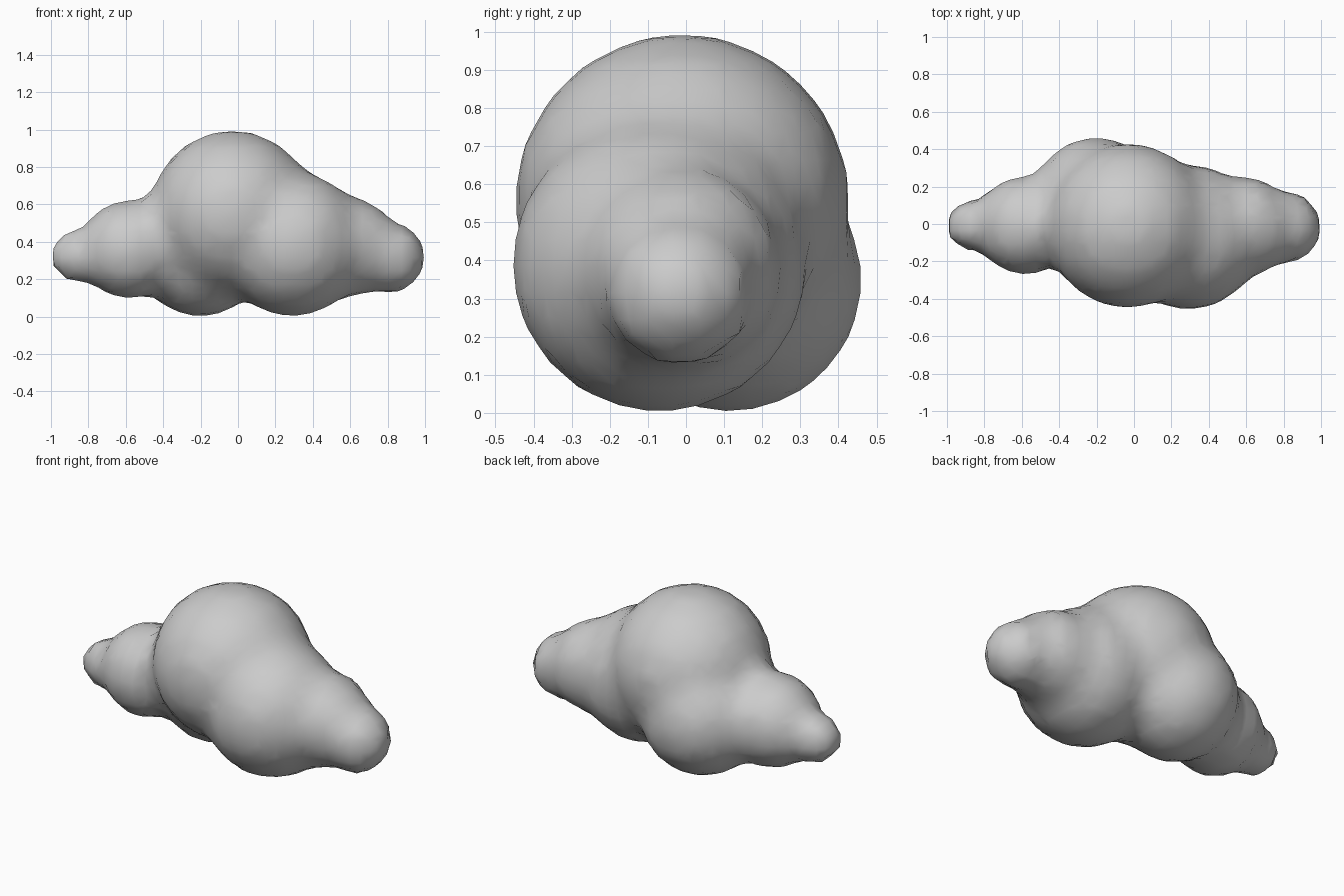
import bpy, bmesh
from mathutils import Matrix

if "Cube" in bpy.data.objects:
    bpy.data.objects.remove(bpy.data.objects["Cube"])

# Puffs of the cloud: x, y, z, radius
PUFFS = [
    (-0.03, -0.01, 0.555, 0.44),   # crown
    (-0.20, 0.115, 0.350, 0.35),   # back lower
    (0.29, -0.07, 0.388, 0.388),   # front lower
    (0.58, -0.015, 0.375, 0.27),   # right shoulder
    (0.805, -0.018, 0.318, 0.196), # right tip
    (-0.58, -0.008, 0.360, 0.266), # left shoulder
    (-0.86, -0.008, 0.325, 0.143), # left tip
]

bm = bmesh.new()
for x, y, z, r in PUFFS:
    bmesh.ops.create_icosphere(bm, subdivisions=4, radius=r,
                               matrix=Matrix.Translation((x, y, z)))
mesh = bpy.data.meshes.new("cloud")
bm.to_mesh(mesh)
bm.free()
cloud = bpy.data.objects.new("cloud", mesh)
bpy.context.collection.objects.link(cloud)

# Fuse the puffs into one coarse, softly shaded skin
fuse = cloud.modifiers.new("fuse", 'REMESH')
fuse.mode = 'VOXEL'
fuse.voxel_size = 0.07
fuse.use_smooth_shade = True
